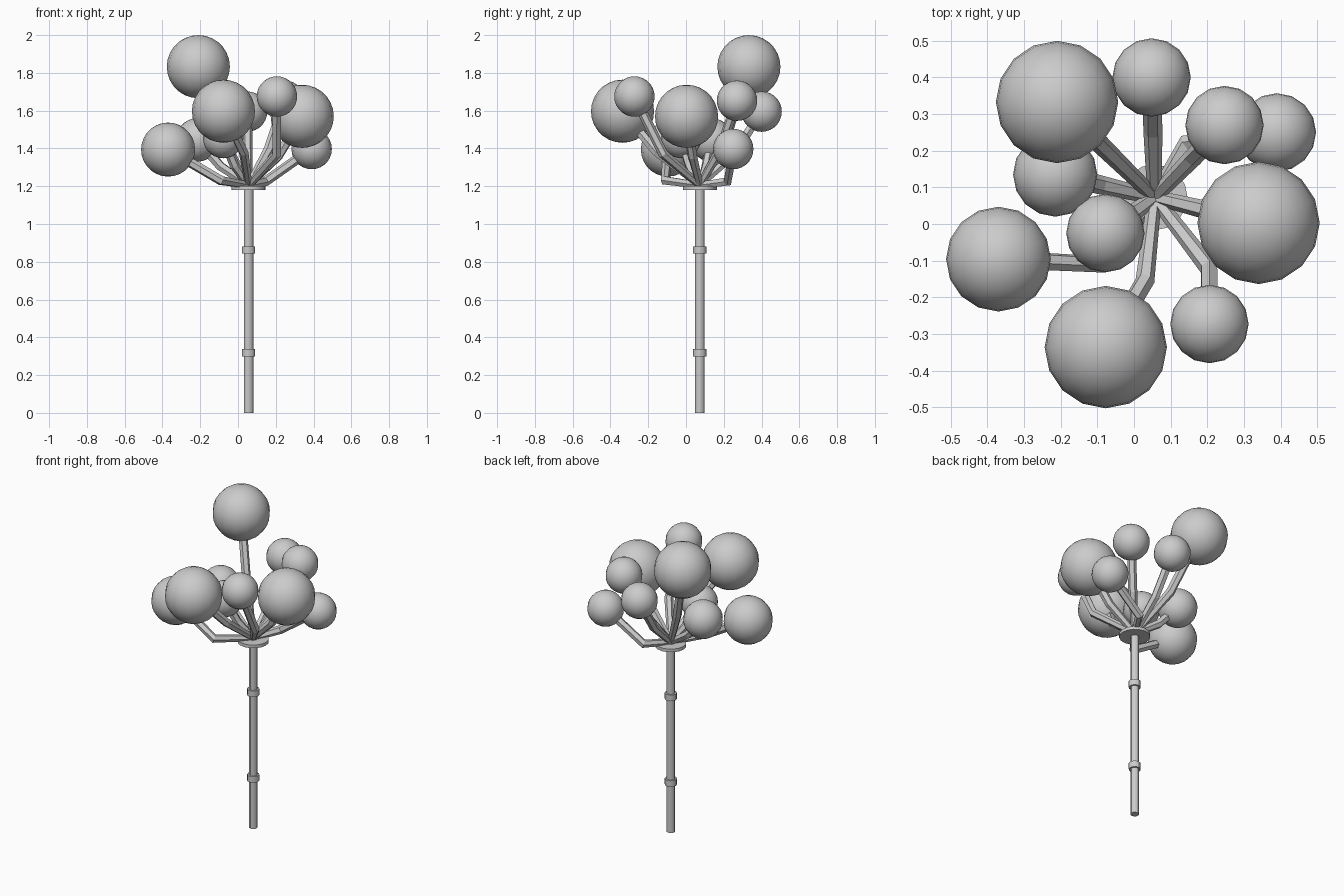
import bpy
from mathutils import Vector

if "Cube" in bpy.data.objects:
    bpy.data.objects.remove(bpy.data.objects["Cube"])

PX, PY = 0.056, 0.073  # pole axis


def cylinder(name, radius, z0, z1, sides=12):
    bpy.ops.mesh.primitive_cylinder_add(vertices=sides, radius=radius, depth=z1 - z0,
                                        location=(PX, PY, (z0 + z1) / 2))
    ob = bpy.context.object
    ob.name = name
    bpy.ops.object.shade_smooth_by_angle()
    return ob


def stem(name, points):
    # six-sided tube along a bent path, slightly thinner at its root
    cu = bpy.data.curves.new(name, 'CURVE')
    cu.dimensions = '3D'
    cu.bevel_depth = 0.026
    cu.bevel_resolution = 1
    cu.use_fill_caps = True
    sp = cu.splines.new('POLY')
    sp.use_smooth = False
    sp.points.add(len(points) - 1)
    for i, (p, co) in enumerate(zip(sp.points, points)):
        p.co = (*co, 1)
        p.radius = 0.75 if i == 0 else 1
    ob = bpy.data.objects.new(name, cu)
    bpy.context.collection.objects.link(ob)


def ball(name, centre, radius):
    bpy.ops.mesh.primitive_uv_sphere_add(segments=16, ring_count=14, radius=radius, location=centre)
    bpy.context.object.name = name
    bpy.ops.object.shade_smooth()


# pole with two collars and a plate on top
cylinder("pole", 0.025, 0, 1.22)
cylinder("lower_collar", 0.035, 0.298, 0.337)
cylinder("upper_collar", 0.035, 0.843, 0.882)
cylinder("top_plate", 0.09, 1.18, 1.2, 16)

# ball centre, radius, and bend of its stem where it departs from the usual arc
balls = [
    ((-0.21, 0.333, 1.833), 0.167, None),
    ((0.048, 0.40, 1.595), 0.107, None),
    ((0.247, 0.27, 1.653), 0.107, None),
    ((0.39, 0.25, 1.397), 0.107, (0.145, 0.22, 1.225)),
    ((0.34, 0.003, 1.57), 0.167, None),
    ((0.206, -0.273, 1.675), 0.107, (0.205, -0.12, 1.37)),
    ((-0.077, -0.336, 1.597), 0.167, (0.03, -0.155, 1.38)),
    ((-0.078, -0.025, 1.455), 0.107, None),
    ((-0.37, -0.096, 1.394), 0.143, (-0.09, -0.11, 1.23)),
    ((-0.215, 0.135, 1.445), 0.115, None),
]

root = Vector((PX, PY, 1.205))
for i, (c, r, bend) in enumerate(balls, 1):
    c = Vector(c)
    d = c - root
    mid = Vector(bend) if bend else root + Vector((d.x * 0.55, d.y * 0.55, d.z * 0.42))
    stem(f"stem_{i}", [root, mid, c])
    ball(f"ball_{i}", c, r)
